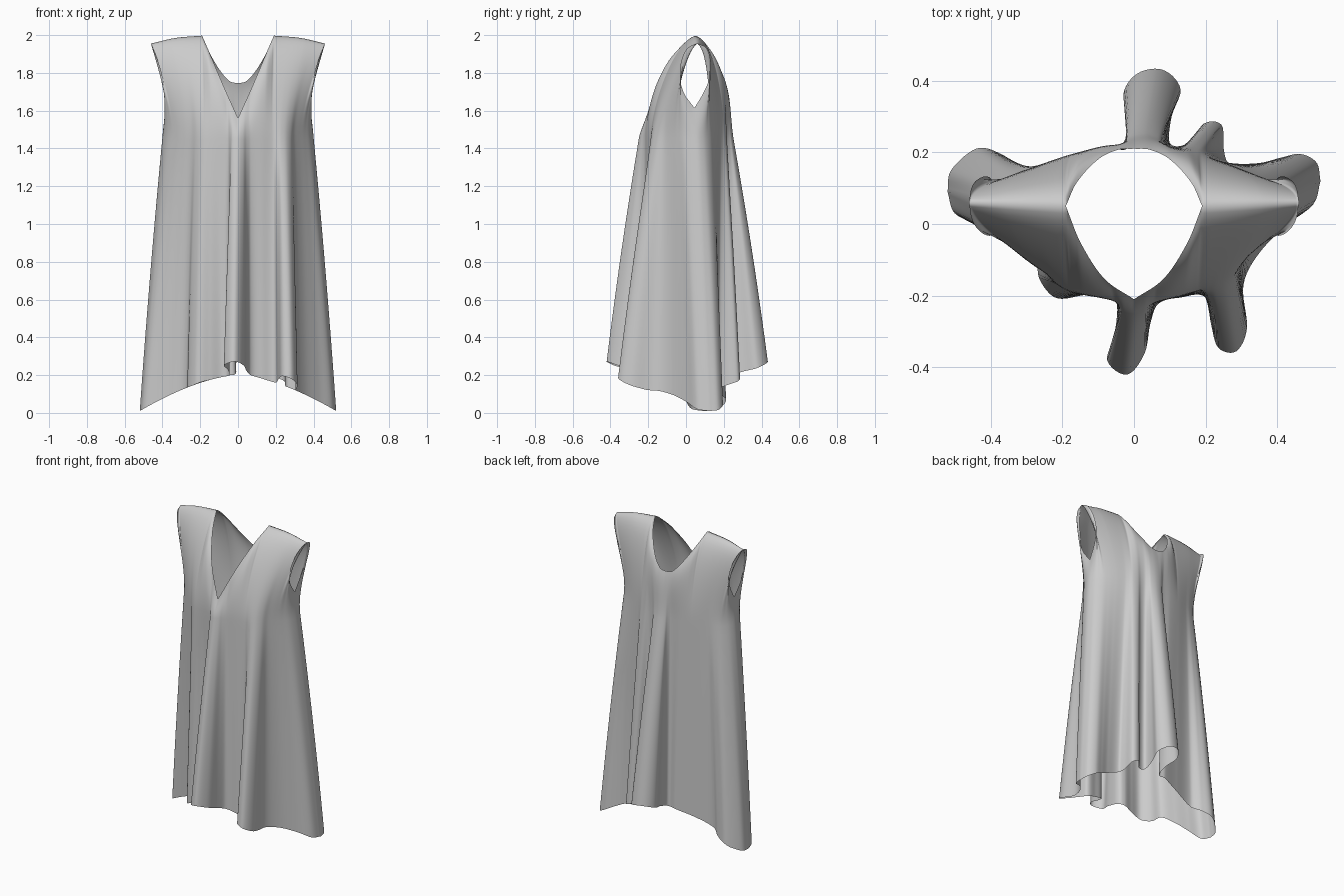
import bpy, bmesh
from mathutils import Vector

# Hem outline: (u across panel, x, y), left side seam to right side seam
FRONT_HEM = [
    (-1, -.52, .09), (-.92, -.50, .03), (-.82, -.43, 0), (-.72, -.35, -.03),
    (-.63, -.275, -.075), (-.56, -.265, -.15), (-.48, -.22, -.205), (-.38, -.15, -.2),
    (-.25, -.08, -.185), (-.14, -.045, -.22), (-.10, -.055, -.31), (-.06, -.075, -.38),
    (0, -.02, -.42), (.07, .03, -.36), (.12, .045, -.28), (.18, .065, -.225),
    (.33, .13, -.205), (.47, .2, -.205), (.54, .215, -.28), (.6, .235, -.345),
    (.66, .285, -.355), (.72, .315, -.29), (.78, .305, -.17), (.84, .35, -.08),
    (.9, .43, 0), (.95, .5, .055), (1, .52, .12)]
BACK_HEM = [
    (-1, -.52, .09), (-.94, -.51, .15), (-.87, -.44, .21), (-.78, -.37, .195),
    (-.68, -.31, .155), (-.5, -.18, .18), (-.3, -.07, .21), (-.12, -.015, .215),
    (-.08, -.01, .28), (-.04, -.03, .36), (.02, .01, .42), (.08, .08, .43),
    (.15, .13, .375), (.2, .105, .3), (.25, .1, .225), (.31, .15, .225),
    (.37, .195, .28), (.45, .245, .275), (.51, .25, .21), (.57, .265, .17),
    (.7, .35, .17), (.8, .41, .185), (.88, .465, .195), (.95, .51, .17), (1, .52, .12)]

# Top edge in three pieces: neckline, shoulder seam, armhole (u, x, y, z)
SHOULDER = [(.47, .19, .05, 1.997), (.66, .33, .055, 1.985), (.86, .46, .06, 1.955)]
FRONT_TOP = ([(0, 0, -.21, 1.56), (.2, .085, -.15, 1.75), (.36, .15, -.05, 1.905), SHOULDER[0]],
             [SHOULDER[2], (.885, .452, .012, 1.935), (.91, .43, -.02, 1.88), (.94, .402, -.033, 1.79),
              (.975, .388, -.01, 1.69), (1, .383, .045, 1.615)])
BACK_TOP = ([(0, 0, .21, 1.745), (.1, .045, .207, 1.757), (.22, .1, .18, 1.82),
             (.37, .16, .115, 1.925), SHOULDER[0]],
            [SHOULDER[2], (.885, .452, .105, 1.935), (.91, .43, .128, 1.88), (.94, .402, .13, 1.79),
             (.975, .388, .09, 1.69), (1, .383, .045, 1.615)])

CHEST_Z, STEPS, UPPER, LOWER = 1.45, 100, 16, 24


def clamp(v):
    return max(0.0, min(1.0, v))


def spline(keys, u):
    """Smooth curve through keys whose first entry is the parameter."""
    i = 0
    while i < len(keys) - 2 and u > keys[i + 1][0]:
        i += 1

    def slope(k):
        a, b = keys[max(k - 1, 0)], keys[min(k + 1, len(keys) - 1)]
        return (Vector(b[1:]) - Vector(a[1:])) / (b[0] - a[0])

    a, b = keys[i], keys[i + 1]
    h = b[0] - a[0]
    t = (u - a[0]) / h
    return (Vector(a[1:]) * (2*t**3 - 3*t**2 + 1) + slope(i) * h * (t**3 - 2*t**2 + t)
            + Vector(b[1:]) * (3*t**2 - 2*t**3) + slope(i + 1) * h * (t**3 - t**2))


def column(u, hem, top, side):
    """Points of one cloth strip from its top edge down to the hem."""
    a = abs(u)
    # shoulder seam is shared by both panels
    T = spline(top[0] if a < .47 else SHOULDER if a <= .86 else top[1], a)
    T.x *= 1 if u >= 0 else -1
    # hem, lower at the sides and lifted on the folds
    h = spline(hem, u)
    hz = .2 - .19 * (abs(h.x) / .52) ** 1.6 + .33 * max(0, abs(h.y) - .2)
    H = Vector((h.x, h.y, max(0, hz)))
    # chest section, already hinting at the folds
    depth = .265 if side < 0 else .175
    M = Vector((.38 * u, .045 + side * depth * max(0, 1 - u*u) ** .6, CHEST_Z))
    M = M.lerp(H, .15)
    M.z = CHEST_Z
    # the cloth rolls over the shoulder before falling
    w = clamp((T.z - 1.7) / .28) * clamp((.91 - a) / .05)
    roll = Vector((0, side * .105 * clamp((1.4 - a) / .9), -.025))
    P1 = T + ((M - T) / 3).lerp(roll, w)
    P2 = M - (H - M) * (.36 * (T.z - M.z) / (M.z - H.z))
    pts = []
    for j in range(UPPER):
        t = j / UPPER
        s = 1 - t
        pts.append(T * s**3 + P1 * (3*s*s*t) + P2 * (3*s*t*t) + M * t**3)
    for j in range(LOWER + 1):
        t = j / LOWER
        p = M.lerp(H, t + .15 * t * (1 - t))
        p.z = M.z + (H.z - M.z) * t
        pts.append(p)
    return pts


# Front and back panels, welded at shoulders and side seams
bm = bmesh.new()
for hem, top, side in ((FRONT_HEM, FRONT_TOP, -1), (BACK_HEM, BACK_TOP, 1)):
    cols = [[bm.verts.new(p) for p in column(i / STEPS, hem, top, side)]
            for i in range(-STEPS, STEPS + 1)]
    for c, d in zip(cols, cols[1:]):
        for j in range(len(c) - 1):
            quad = (c[j], c[j + 1], d[j + 1], d[j])
            bm.faces.new(quad if side < 0 else quad[::-1])
bmesh.ops.remove_doubles(bm, verts=bm.verts, dist=.0004)
for f in bm.faces:
    f.smooth = True

mesh = bpy.data.meshes.new("sleeveless_tunic")
bm.to_mesh(mesh)
bm.free()
tunic = bpy.data.objects.new("sleeveless_tunic", mesh)
bpy.context.collection.objects.link(tunic)
